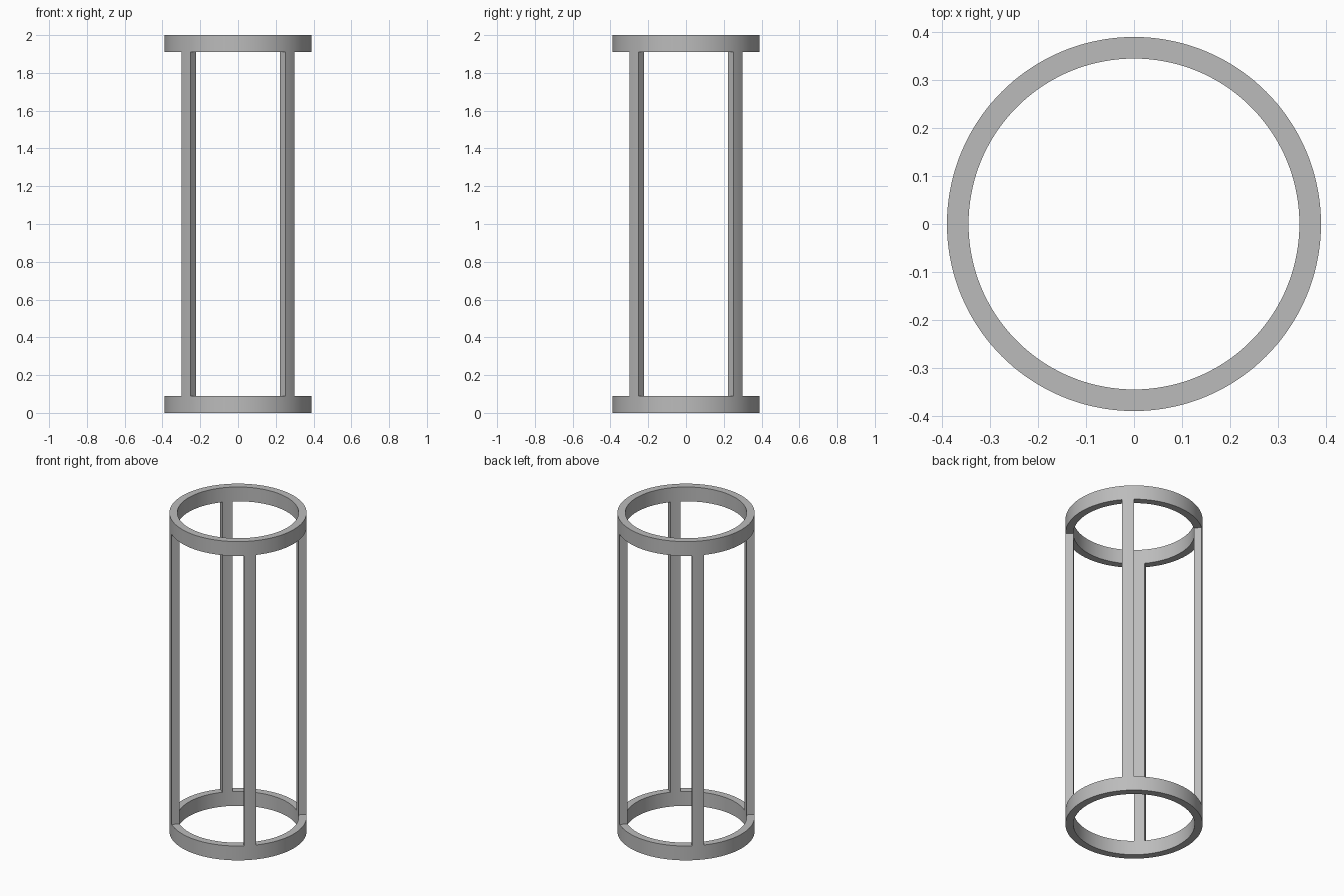
import bpy, bmesh, math

if "Cube" in bpy.data.objects:
    bpy.data.objects.remove(bpy.data.objects["Cube"])

R_OUT, R_IN = 0.39, 0.345
LEVELS = [0.0, 0.09, 1.91, 2.0]   # bottom ring, posts, top ring
SEG = 144                         # 2.5 degrees per step

grey = bpy.data.materials.new("grey")
grey.diffuse_color = (0.5, 0.5, 0.5, 1)
grey.use_nodes = True
grey.node_tree.nodes["Principled BSDF"].inputs["Base Color"].default_value = grey.diffuse_color


def solid(i, layer):
    """Rings are full; between them only four 10 degree posts on the diagonals."""
    if layer in (0, 2):
        return True
    if layer != 1:
        return False
    mid = (i % SEG + 0.5) * 360 / SEG
    return abs(mid % 90 - 45) < 5


bm = bmesh.new()
cache = {}


def vert(r, i, k):
    key = (r, i % SEG, k)
    if key not in cache:
        a = 2 * math.pi * key[1] / SEG
        cache[key] = bm.verts.new((r * math.cos(a), r * math.sin(a), LEVELS[k]))
    return cache[key]


def face(*corners):
    bm.faces.new([vert(*c) for c in corners])


# Tube wall with four open windows, built as one closed shell
for i in range(SEG):
    j = i + 1
    for k in range(3):
        if not solid(i, k):
            continue
        t = k + 1
        face((R_OUT, i, k), (R_OUT, j, k), (R_OUT, j, t), (R_OUT, i, t))
        face((R_IN, j, k), (R_IN, i, k), (R_IN, i, t), (R_IN, j, t))
        if not solid(i, k - 1):
            face((R_IN, i, k), (R_IN, j, k), (R_OUT, j, k), (R_OUT, i, k))
        if not solid(i, t):
            face((R_OUT, i, t), (R_OUT, j, t), (R_IN, j, t), (R_IN, i, t))
        if not solid(i - 1, k):
            face((R_IN, i, k), (R_OUT, i, k), (R_OUT, i, t), (R_IN, i, t))
        if not solid(j, k):
            face((R_OUT, j, k), (R_IN, j, k), (R_IN, j, t), (R_OUT, j, t))

bmesh.ops.recalc_face_normals(bm, faces=bm.faces)
mesh = bpy.data.meshes.new("ring_frame")
bm.to_mesh(mesh)
bm.free()
mesh.materials.append(grey)

frame = bpy.data.objects.new("ring_frame", mesh)
bpy.context.collection.objects.link(frame)
bpy.context.view_layer.objects.active = frame
frame.select_set(True)
bpy.ops.object.shade_smooth_by_angle(angle=math.radians(30))
